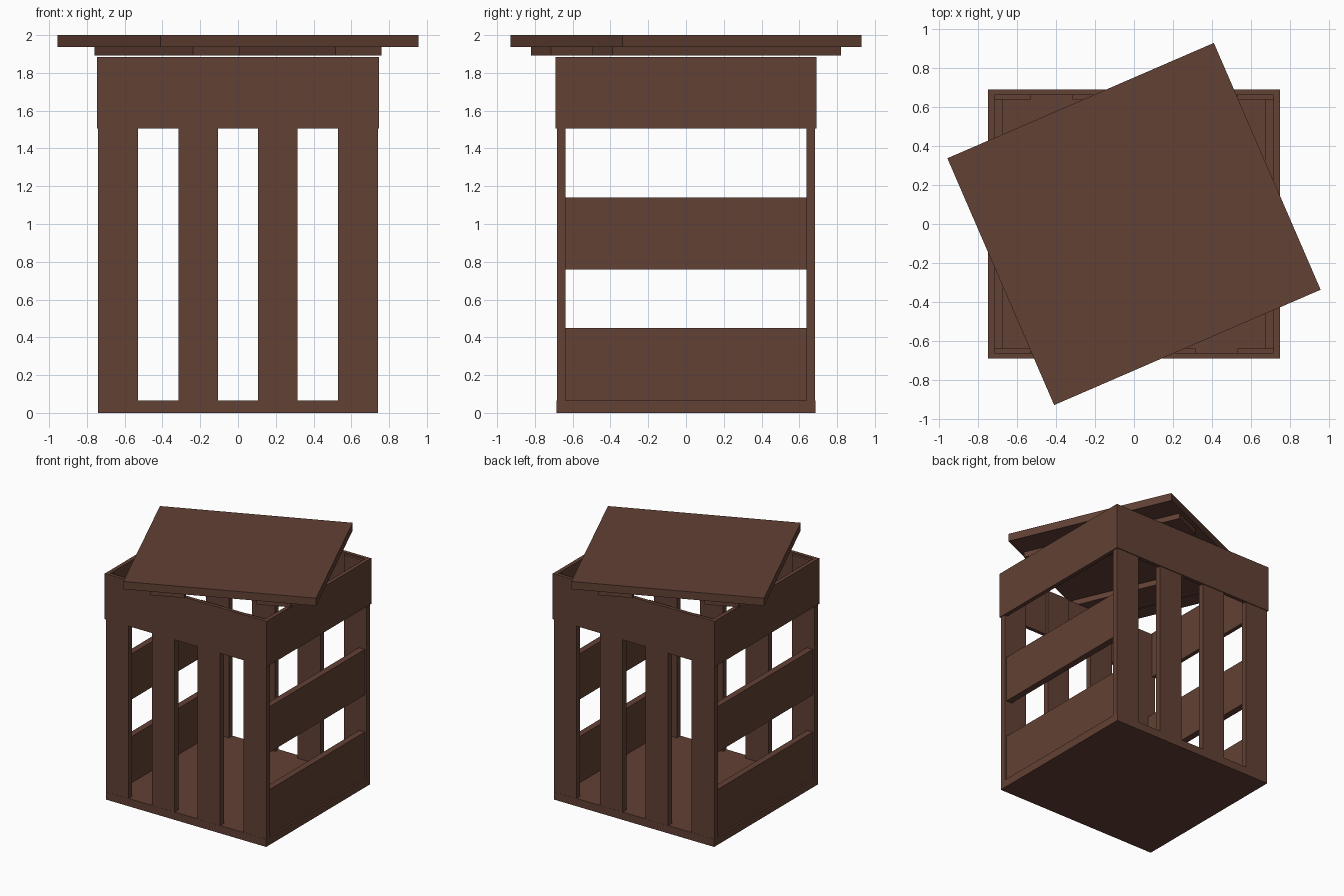
import bpy, math
from mathutils import Matrix

if "Cube" in bpy.data.objects:
    bpy.data.objects.remove(bpy.data.objects["Cube"])

wood = bpy.data.materials.new("dark_brown_wood")
wood.diffuse_color = (0.122, 0.052, 0.035, 1)
wood.use_nodes = True
wood.node_tree.nodes["Principled BSDF"].inputs["Base Color"].default_value = wood.diffuse_color


def box(name, x0, x1, y0, y1, z0, z1, turn=0.0):
    """Axis-aligned box, optionally turned about the vertical axis."""
    bpy.ops.mesh.primitive_cube_add(size=1)
    ob = bpy.context.object
    ob.name = name
    ob.data.transform(
        Matrix.Rotation(turn, 4, 'Z')
        @ Matrix.Translation(((x0 + x1) / 2, (y0 + y1) / 2, (z0 + z1) / 2))
        @ Matrix.Diagonal((x1 - x0, y1 - y0, z1 - z0, 1)))
    ob.data.materials.append(wood)
    return ob


# Floor
box("floor", -0.74, 0.74, -0.685, 0.685, 0, 0.065)

# Upright slats on the front and back
for side, y0, y1 in (("front", -0.684, -0.637), ("back", 0.637, 0.684)):
    for x in (-0.635, -0.21, 0.21, 0.635):
        box(side + "_slat", x - 0.105, x + 0.105, y0, y1, 0.065, 1.875)

# Horizontal planks on the left and right
for side, x0, x1 in (("left", -0.725, -0.672), ("right", 0.672, 0.725)):
    for z0, z1 in ((0.065, 0.45), (0.76, 1.14)):
        box(side + "_plank", x0, x1, -0.637, 0.637, z0, z1)

# Rim band around the top
Z0, Z1 = 1.505, 1.885
for s in (-1, 1):
    y = sorted((s * 0.69, s * 0.66))
    box("rim_long_board", -0.747, 0.747, *y, Z0, Z1)
    x = sorted((s * 0.747, s * 0.714))
    box("rim_short_board", *x, -0.66, 0.66, Z0, Z1)

# Skewed lid with two battens below
TURN = math.radians(23.4)
box("lid", -0.744, 0.744, -0.689, 0.689, 1.936, 2.0, TURN)
for u0, u1 in ((-0.543, -0.277), (0.277, 0.543)):
    box("lid_batten", u0, u1, -0.658, 0.658, 1.891, 1.936, TURN)
